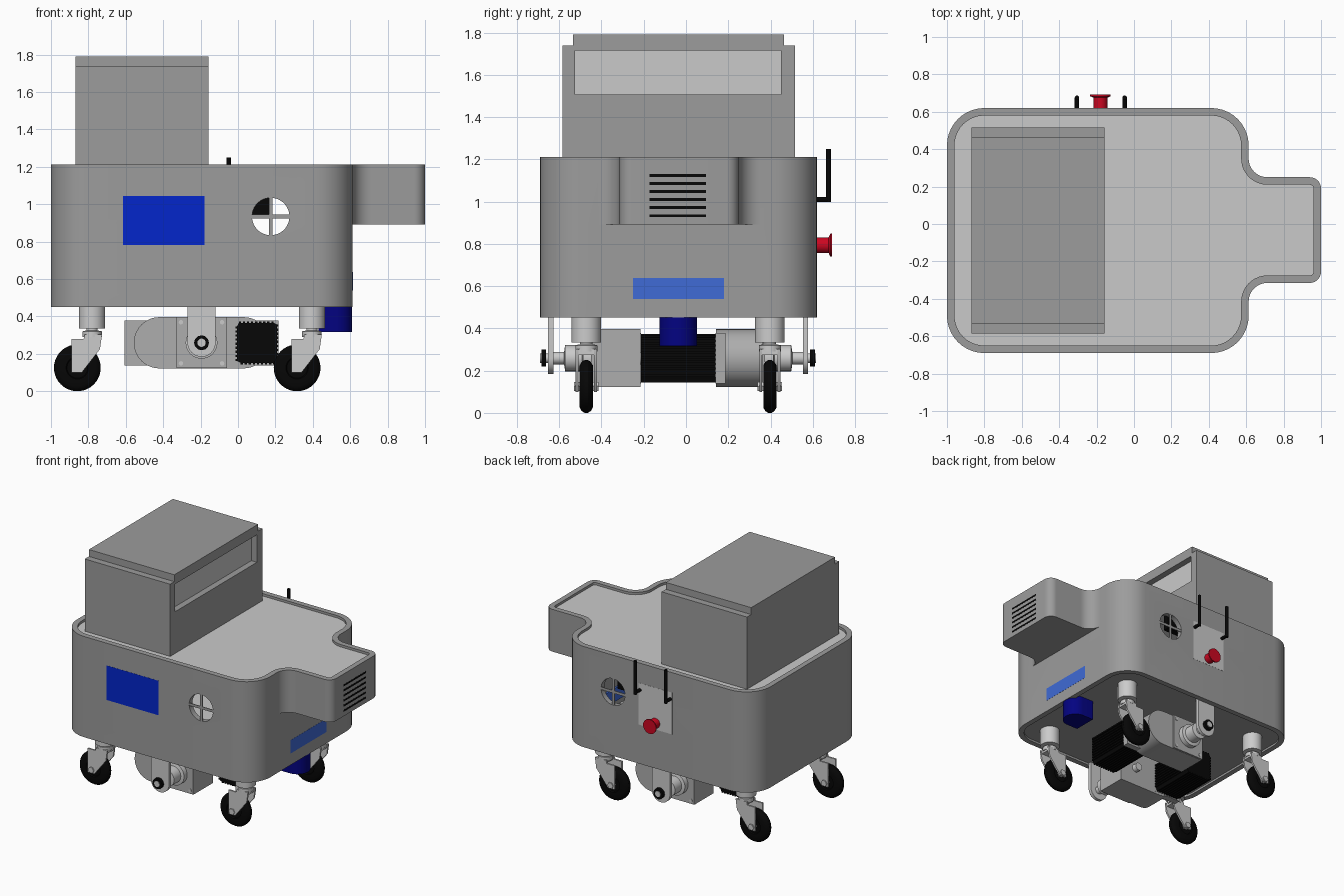
import bpy, bmesh, math
from mathutils import Vector

if "Cube" in bpy.data.objects:
    bpy.data.objects.remove(bpy.data.objects["Cube"])


def material(name, r, g, b):
    m = bpy.data.materials.new(name)
    m.use_nodes = True
    m.diffuse_color = (r, g, b, 1)
    m.node_tree.nodes["Principled BSDF"].inputs["Base Color"].default_value = (r, g, b, 1)
    return m


GREY = material("body grey", .333, .333, .333)
TRAY = material("pale grey", .59, .59, .59)
LIGHT = material("light metal", .6, .6, .6)
METAL = material("gearbox metal", .42, .42, .42)
BLACK = material("black rubber", .002, .002, .002)
BLUE = material("screen blue", .001, .019, .6)
SKY = material("strip blue", .05, .145, .67)
NAVY = material("sensor navy", .001, .001, .22)
RED = material("button red", .6, .002, .015)


def shade(me):
    me.shade_smooth()
    me.set_sharp_from_angle(angle=math.radians(32))


def finish(name, bm, mat):
    bmesh.ops.remove_doubles(bm, verts=bm.verts, dist=1e-5)
    bmesh.ops.recalc_face_normals(bm, faces=bm.faces)
    me = bpy.data.meshes.new(name)
    bm.to_mesh(me)
    bm.free()
    me.materials.append(mat)
    shade(me)
    ob = bpy.data.objects.new(name, me)
    bpy.context.collection.objects.link(ob)
    return ob


def place(u, v, h, axis):
    return {"x": (h, u, v), "y": (u, h, v), "z": (u, v, h)}[axis]


def walls(bm, loop, lo, hi):
    for p, q in zip(loop, loop[1:] + loop[:1]):
        bm.faces.new([bm.verts.new(c) for c in ((*p, lo), (*q, lo), (*q, hi), (*p, hi))])


def prism(name, loop, axis, lo, hi, mat):
    bm = bmesh.new()
    ends = [[bm.verts.new(place(u, v, h, axis)) for u, v in loop] for h in (lo, hi)]
    for e in ends:
        bm.faces.new(e)
    for i in range(len(loop)):
        j = (i + 1) % len(loop)
        bm.faces.new((ends[0][i], ends[0][j], ends[1][j], ends[1][i]))
    return finish(name, bm, mat)


def box(name, x, y, z, mat):
    return prism(name, [(x[0], y[0]), (x[1], y[0]), (x[1], y[1]), (x[0], y[1])], "z", *z, mat)


def lathe(name, profile, centre, axis, mat, n=32):
    """Revolve (radius, height) pairs around an axis through a 2D centre."""
    bm = bmesh.new()
    rings = []
    for r, h in profile:
        rings.append([bm.verts.new(place(centre[0] + r * math.cos(math.tau * i / n),
                                         centre[1] + r * math.sin(math.tau * i / n), h, axis))
                      for i in range(n)])
    for a, b in zip(rings, rings[1:]):
        for i in range(n):
            j = (i + 1) % n
            bm.faces.new((a[i], a[j], b[j], b[i]))
    bm.faces.new(rings[0])
    bm.faces.new(rings[-1])
    return finish(name, bm, mat)


def rod(name, r, centre, axis, lo, hi, mat, n=32):
    return lathe(name, [(r, lo), (r, hi)], centre, axis, mat, n)


def cut(ob, cutter):
    """Subtract the cutter, keep the result and shade its new edges sharp."""
    m = ob.modifiers.new("cut", "BOOLEAN")
    m.operation, m.solver, m.object = "DIFFERENCE", "EXACT", cutter
    me = bpy.data.meshes.new_from_object(ob.evaluated_get(bpy.context.evaluated_depsgraph_get()))
    ob.modifiers.clear()
    ob.data = me
    shade(me)
    bpy.data.objects.remove(cutter)


def arcs(corners, n=10):
    """One rounded arc of points for each (x, y, radius) corner."""
    out = []
    for i, (x, y, r) in enumerate(corners):
        p = Vector((x, y))
        a = (Vector(corners[i - 1][:2]) - p).normalized()
        b = (Vector(corners[(i + 1) % len(corners)][:2]) - p).normalized()
        c = p + (a + b) * r
        out.append([tuple(c - b * r * math.cos(t) - a * r * math.sin(t))
                    for t in (math.pi / 2 * k / n for k in range(n + 1))])
    return out


SIDE = .613


def outline(t):
    """Full, base-only and nose loops of the body, inset by t."""
    r, f, e, s = .2 - t, .1 + t, .06 - t, SIDE - t
    a = arcs([(t - 1, t - .69, r), (s, t - .69, r), (s, t - .315, f), (1 - t, t - .315, e),
              (1 - t, .25 - t, e), (s, .25 - t, f), (s, .62 - t, r), (t - 1, .62 - t, r)])
    nose = sum(a[2:6], [])
    return sum(a, []), a[0] + a[1] + [nose[0], nose[-1]] + a[6] + a[7], nose


# Hollow body shell with its overhanging nose
WALL, BASE, TOP = .04, .451, 1.211
bm = bmesh.new()
for t, mid in ((0, .892), (WALL, .93)):
    full, base, nose = outline(t)
    walls(bm, base, BASE, mid)
    walls(bm, full, mid, TOP)
    bm.faces.new([bm.verts.new((*p, mid)) for p in nose])
for k, z in ((0, TOP), (1, BASE)):
    o, i = outline(0)[k], outline(WALL)[k]
    for a in range(len(o)):
        b = (a + 1) % len(o)
        bm.faces.new([bm.verts.new((*p, z)) for p in (o[a], o[b], i[b], i[a])])
shell = finish("body_shell", bm, GREY)
HX, HZ = .175, .934
cut(shell, rod("port_cutter", .1, (HX, HZ), "y", -1, 1, GREY, 48))
prism("top_tray", outline(WALL)[0], "z", 1.17, 1.193, TRAY)
prism("floor_plate", outline(WALL)[1], "z", .467, .49, GREY)
prism("floor_lining", outline(WALL)[1], "z", .49, .495, TRAY)

# Thin cross bars in the round ports, front and back
for side, y in (("front", -.689), ("back", .614)):
    box(side + "_port_upright", (HX - .01, HX + .01), (y, y + .005), (HZ - .102, HZ + .102), GREY)
    box(side + "_port_crossbar", (HX - .102, HX + .102), (y, y + .005), (HZ - .01, HZ + .01), GREY)
box("inner_control_unit", (-.02, .165), (.53, .579), (.945, 1.12), BLACK)

# Screen, light strip and nose vents
box("front_screen", (-.615, -.18), (-.691, -.64), (.783, 1.043), BLUE)
box("light_strip", (.56, SIDE + .001), (-.25, .18), (.538, .638), SKY)
for i in range(6):
    z = .933 + i * .0382
    box("nose_vent", (.99, 1.001), (-.172, .095), (z - .007, z + .007), BLACK)

# Upper cabinet with recessed window and lid
cabinet = box("cabinet", (-.87, -.157), (-.585, .515), (1.19, 1.738), GREY)
cut(cabinet, box("window_cutter", (-.21, 0), (-.525, .45), (1.508, 1.716), GREY))
box("window_pane", (-.212, -.204), (-.525, .45), (1.508, 1.716), TRAY)
box("cabinet_lid", (-.87, -.157), (-.535, .465), (1.736, 1.79), GREY)

# Back panel, stop button and two upright handles
box("back_panel", (-.32, -.04), (.612, .621), (.745, 1.06), LIGHT)
lathe("stop_button", [(.037, .62), (.037, .675), (.054, .683), (.054, .692)], (-.18, .794), "y", RED)
for x in (-.305, -.05):
    rod("handle_foot", .012, (x, 1.01), "y", .61, .675, BLACK, 16)
    rod("handle_grip", .012, (x, .675), "z", .998, 1.25, BLACK, 16)

# Hanging sensor, round outward and square inward
CY = -.037
nose_arc = [(.522 + .0885 * math.cos(a), CY + .0885 * math.sin(a))
            for a in (math.pi * (k / 20 - .5) for k in range(21))]
prism("hanging_sensor", nose_arc + [(.43, CY + .0885), (.43, CY - .0885)], "z", .317, .475, NAVY)

# Four trailing casters
FORK = [(-.11, .1), (-.055, .1), (.042, .225), (.053, .303), (-.04, .303), (-.045, .28), (-.11, .28)]
TYRE = [(.055, -.02), (.06, -.03), (.1, -.031), (.116, -.022), (.125, -.008)]
for x in (-.78, .395):
    for y in (-.472, .397):
        rod("caster_housing", .07, (x, y), "z", .334, .48, LIGHT)
        lathe("caster_stem", [(.03, .34), (.03, .325), (.052, .32), (.052, .29)], (x, y), "z", LIGHT)
        box("fork_bridge", (x - .035, x + .045), (y - .05, y + .05), (.275, .303), LIGHT)
        for s in (-1, 1):
            prism("fork_cheek", [(x + u, v) for u, v in FORK], "y", y + s * .037, y + s * .05, LIGHT)
        rod("axle_bolt", .024, (x - .079, .125), "y", y - .058, y + .058, LIGHT, 6)
        half = [(r, y + h) for r, h in TYRE]
        lathe("caster_wheel", half + [(r, 2 * y - h) for r, h in reversed(half)],
              (x - .079, .125), "y", BLACK, 40)

# Two drive units, each the half-turn of the other
CX, CZ = -.195, .259


def span(d, a, b):
    return tuple(sorted((CY + d * a, CY + d * b)))


def finned_square(x, z, size, depth, fins):
    """Square cross-section with shallow fins along all four sides."""
    side = []
    for k in range(fins):
        for f, out in ((0, 0), (0, depth), (.55, depth), (.55, 0)):
            side.append(((k + f) / fins * 1.7 * size - .85 * size, size - depth + out))
    loop = []
    for q in range(4):
        c, s = ((1, 0), (0, -1), (-1, 0), (0, 1))[q]
        loop += [(x + u * c - v * s, z + u * s + v * c) for u, v in side]
    return loop


for d in (-1, 1):
    end = CX + d * .225
    stadium = [(CX - d * .135, CZ - .137), (end, CZ - .137)]
    stadium += [(end + d * .137 * math.sin(a), CZ - .137 * math.cos(a))
                for a in (math.pi * k / 20 for k in range(1, 20))]
    stadium += [(end, CZ + .137), (CX - d * .135, CZ + .137)]
    prism("gearbox", stadium, "y", *span(d, .178, .40), METAL)
    box("gearbox_face", (CX - .135, CX + .135), span(d, .39, .412), (CZ - .135, CZ + .137), METAL)
    rod("inner_shaft_end", .03, (CX, CZ), "y", *span(d, .14, .18), LIGHT, 24)
    for sx in (-1, 1):
        for sz in (-1, 1):
            rod("face_screw", .012, (CX + sx * .11, CZ + sz * .11), "y", *span(d, .41, .417), LIGHT, 12)
    mx = CX + d * .297
    box("motor_flange", (mx - .115, mx + .115), span(d, .177, .225), (.138, .378), METAL)
    prism("finned_motor", finned_square(mx, CZ, .115, .008, 9), "y", *span(d, -.177, .178), BLACK)
    # Output hub and hanging bracket
    lathe("output_hub", [(.085, CY + d * .41), (.085, CY + d * .45), (.062, CY + d * .455),
                         (.062, CY + d * .535), (.03, CY + d * .54), (.03, CY + d * .6)],
          (CX, CZ), "y", LIGHT)
    arm = [(CX + .075 * math.cos(a), CZ + .075 * math.sin(a))
           for a in (-math.pi * k / 20 for k in range(21))]
    prism("hanger_bracket", arm + [(CX - .075, .48), (CX + .075, .48)], "y", *span(d, .59, .615), LIGHT)
    rod("shaft_collar", .022, (CX, CZ), "y", *span(d, .6, .653), LIGHT)
    rod("shaft_nut", .04, (CX, CZ), "y", *span(d, .625, .648), BLACK, 12)
